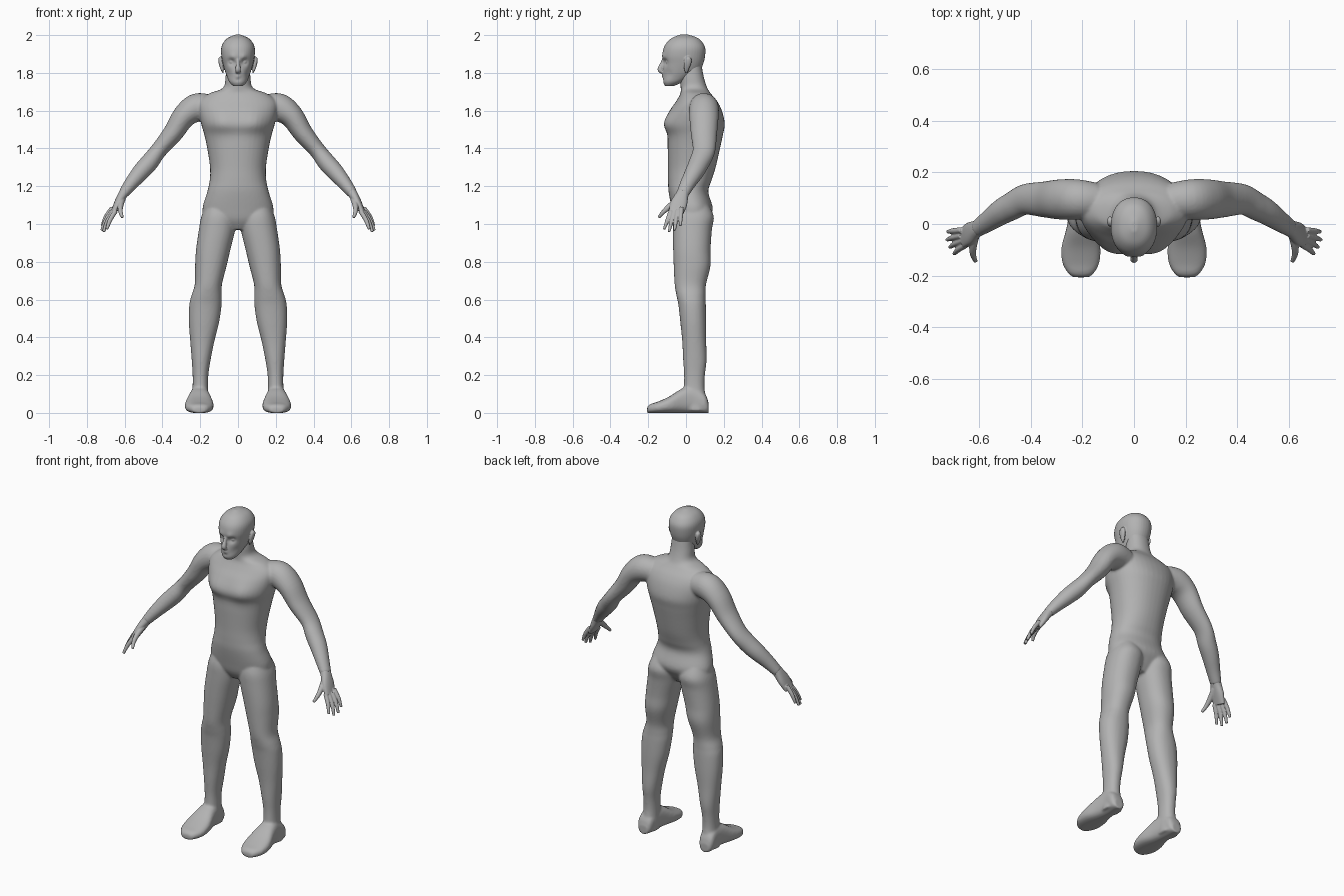
import bpy, bmesh, math
from mathutils import Vector

SKIN = bpy.data.materials.new("plain grey")
SKIN.diffuse_color = (0.45, 0.45, 0.45, 1)


def spline(rows, n=5):
    """Catmull-Rom interpolation of rows of numbers."""
    out = []
    for i in range(len(rows) - 1):
        a, b, c, d = (rows[max(i - 1, 0)], rows[i], rows[i + 1],
                      rows[min(i + 2, len(rows) - 1)])
        for k in range(n):
            t = k / n
            out.append([0.5 * (2 * q + (r - p) * t + (2 * p - 5 * q + 4 * r - s) * t * t
                               + (3 * q - p - 3 * r + s) * t ** 3)
                        for p, q, r, s in zip(a, b, c, d)])
    out.append(list(rows[-1]))
    return out


def loft(bm, rings, power=2.0, sides=40):
    """Closed skin over rings given as (centre, half axis u, half axis v)."""
    loops = []
    for c, u, v in rings:
        loop = []
        for k in range(sides):
            a = 2 * math.pi * k / sides
            ca, sa = math.cos(a), math.sin(a)
            f = lambda w: math.copysign(abs(w) ** (2 / power), w)
            loop.append(bm.verts.new(c + u * f(ca) + v * f(sa)))
        loops.append(loop)
    for p, q in zip(loops, loops[1:]):
        for k in range(sides):
            j = (k + 1) % sides
            bm.faces.new((p[k], p[j], q[j], q[k]))
    bm.faces.new(loops[0][::-1])
    bm.faces.new(loops[-1])


def stack(bm, rows, s=1, power=2.0):
    """Horizontal sections: z, x0, x1, y front, y back."""
    loft(bm, [(Vector((s * (a + b) / 2, (f + k) / 2, z)),
               Vector(((b - a) / 2, 0, 0)), Vector((0, (k - f) / 2, 0)))
              for z, a, b, f, k in spline(rows)], power)


def tube(bm, rows, s=1, power=2.0, sides=24):
    """Path sections: x, y, z, thickness radius, width radius."""
    pts = spline(rows)
    cs = [Vector((s * p[0], p[1], p[2])) for p in pts]
    rings = []
    for i, p in enumerate(pts):
        t = (cs[min(i + 1, len(cs) - 1)] - cs[max(i - 1, 0)]).normalized()
        u = t.cross(Vector((0, 1, 0))).normalized()
        rings.append((cs[i], u * p[3], u.cross(t) * p[4]))
    loft(bm, rings, power, sides)


def dab(bm, x, y, z, r, push):
    """Soft push along y around a point, on both sides."""
    for s in ((1, -1) if x else (1,)):
        c = Vector((s * x, y, z))
        for v in bm.verts:
            v.co.y += push * math.exp(-((v.co - c).length / r) ** 2)


def fuse(name, bm, voxel, smooth):
    """Merge overlapping parts into one smooth skin."""
    bmesh.ops.recalc_face_normals(bm, faces=bm.faces)
    me = bpy.data.meshes.new(name)
    bm.to_mesh(me)
    bm.free()
    me.materials.append(SKIN)
    for p in me.polygons:
        p.use_smooth = True
    ob = bpy.data.objects.new(name, me)
    bpy.context.collection.objects.link(ob)
    m = ob.modifiers.new("fuse", 'REMESH')
    m.mode, m.voxel_size, m.use_smooth_shade = 'VOXEL', voxel, True
    m = ob.modifiers.new("soften", 'SMOOTH')
    m.factor, m.iterations = 0.5, smooth
    return ob


# torso and neck
body = bmesh.new()
torso = [(.97, .05, -.03, .08), (1.02, .165, -.06, .115), (1.08, .188, -.075, .142),
         (1.17, .163, -.092, .118), (1.23, .15, -.095, .135), (1.30, .148, -.095, .157),
         (1.40, .163, -.097, .18), (1.47, .178, -.098, .195), (1.53, .195, -.113, .205),
         (1.60, .21, -.085, .19), (1.65, .205, -.052, .165), (1.69, .155, -.03, .132),
         (1.72, .08, -.028, .113), (1.78, .066, -.03, .094), (1.86, .06, -.02, .08)]
stack(body, [(z, -h, h, f, b) for z, h, f, b in torso], power=2.2)
dab(body, .09, -.09, 1.54, .06, -.014)

leg = [(1.10, .03, .17, -.05, .12), (1.04, .012, .194, -.068, .147), (.97, .015, .207, -.07, .137),
       (.865, .04, .222, -.068, .13), (.78, .06, .227, -.065, .13), (.68, .085, .229, -.06, .106),
       (.62, .086, .247, -.05, .103), (.57, .087, .258, -.04, .105), (.48, .10, .26, -.03, .107),
       (.38, .125, .253, -.02, .107), (.28, .145, .245, -.015, .109), (.2, .157, .24, -.01, .1),
       (.13, .158, .241, -.012, .098), (.06, .155, .25, -.02, .11), (.01, .155, .255, 0, .11)]
arm = [(.15, .09, 1.615, .07, .07), (.22, .095, 1.615, .076, .078), (.285, .095, 1.57, .063, .078),
       (.345, .095, 1.48, .053, .07), (.42, .095, 1.39, .044, .06), (.47, .07, 1.325, .048, .055),
       (.515, .045, 1.275, .046, .05), (.565, .01, 1.215, .037, .041), (.607, -.018, 1.16, .028, .034)]
# foot sections run heel to toe: y, x0, x1, z top
foot = [(.12, .18, .235, .05), (.10, .163, .252, .10), (.04, .155, .252, .14),
        (-.02, .145, .262, .128), (-.09, .13, .28, .085), (-.15, .134, .277, .058),
        (-.19, .155, .255, .045), (-.206, .175, .235, .03)]
for s in (1, -1):
    stack(body, leg, s, 2.2)
    tube(body, arm, s)
    loft(body, [(Vector((s * (a + b) / 2, y, h / 2)), Vector(((b - a) / 2, 0, 0)),
                 Vector((0, 0, h / 2 + .001))) for y, a, b, h in spline(foot)], 2.6)
fuse("body", body, .007, 6)

# hands: palm, four fingers, thumb
digits = [((.648, -.080, 1.07), (.695, -.116, .972)), ((.660, -.064, 1.065), (.712, -.090, .958)),
          ((.667, -.045, 1.07), (.722, -.061, .965)), ((.666, -.024, 1.085), (.72, -.030, .99))]
for side, s in (("left", 1), ("right", -1)):
    hand = bmesh.new()
    tube(hand, [(.59, -.008, 1.183, .026, .03), (.61, -.02, 1.155, .025, .034),
                (.635, -.037, 1.11, .021, .044), (.66, -.053, 1.06, .014, .04)], s, 2.3)
    for k, t in digits:
        mid = [(p + q) / 2 for p, q in zip(k, t)]
        tube(hand, [(*k, .013, .012), (mid[0] + .006, *mid[1:], .012, .011),
                    (*t, .008, .007)], s, sides=12)
    tube(hand, [(.612, -.035, 1.135, .018, .018), (.622, -.085, 1.095, .015, .016),
                (.622, -.118, 1.065, .012, .012), (.612, -.145, 1.035, .008, .008)], s, sides=12)
    fuse(side + "_hand", hand, .0035, 3)

# head with sculpted face
head = bmesh.new()
skull = [(1.73, .025, -.11, -.065), (1.75, .045, -.121, -.02), (1.78, .058, -.121, .03),
         (1.81, .069, -.122, .072), (1.85, .08, -.12, .092), (1.89, .088, -.125, .101),
         (1.93, .089, -.119, .102), (1.96, .078, -.102, .088), (1.985, .054, -.074, .062),
         (2.003, .012, -.03, .01)]
stack(head, [(z, -h, h, f, b) for z, h, f, b in skull], power=2.2)
dab(head, .034, -.11, 1.858, .017, .017)    # eye sockets
dab(head, .03, -.12, 1.885, .018, -.006)    # brows
dab(head, .05, -.09, 1.795, .022, .007)     # cheeks
dab(head, 0, -.12, 1.783, .014, -.007)      # lips
dab(head, 0, -.12, 1.765, .009, .005)       # under the lip
tube(head, [(0, -.113, 1.885, .010, .008), (0, -.125, 1.85, .010, .011),
            (0, -.137, 1.818, .015, .014), (0, -.122, 1.802, .014, .009)], sides=16)
for s in (1, -1):                           # eyeballs and ears
    stack(head, [(1.798, .076, .082, -.004, .008), (1.82, .076, .093, -.01, .016),
                 (1.85, .08, .102, -.012, .028), (1.875, .082, .104, -.006, .028),
                 (1.886, .084, .096, .004, .018)], s)
    n = bmesh.ops.create_uvsphere(head, u_segments=16, v_segments=10, radius=.013)["verts"]
    bmesh.ops.translate(head, verts=n, vec=(s * .034, -.094, 1.858))
fuse("head", head, .004, 3)
